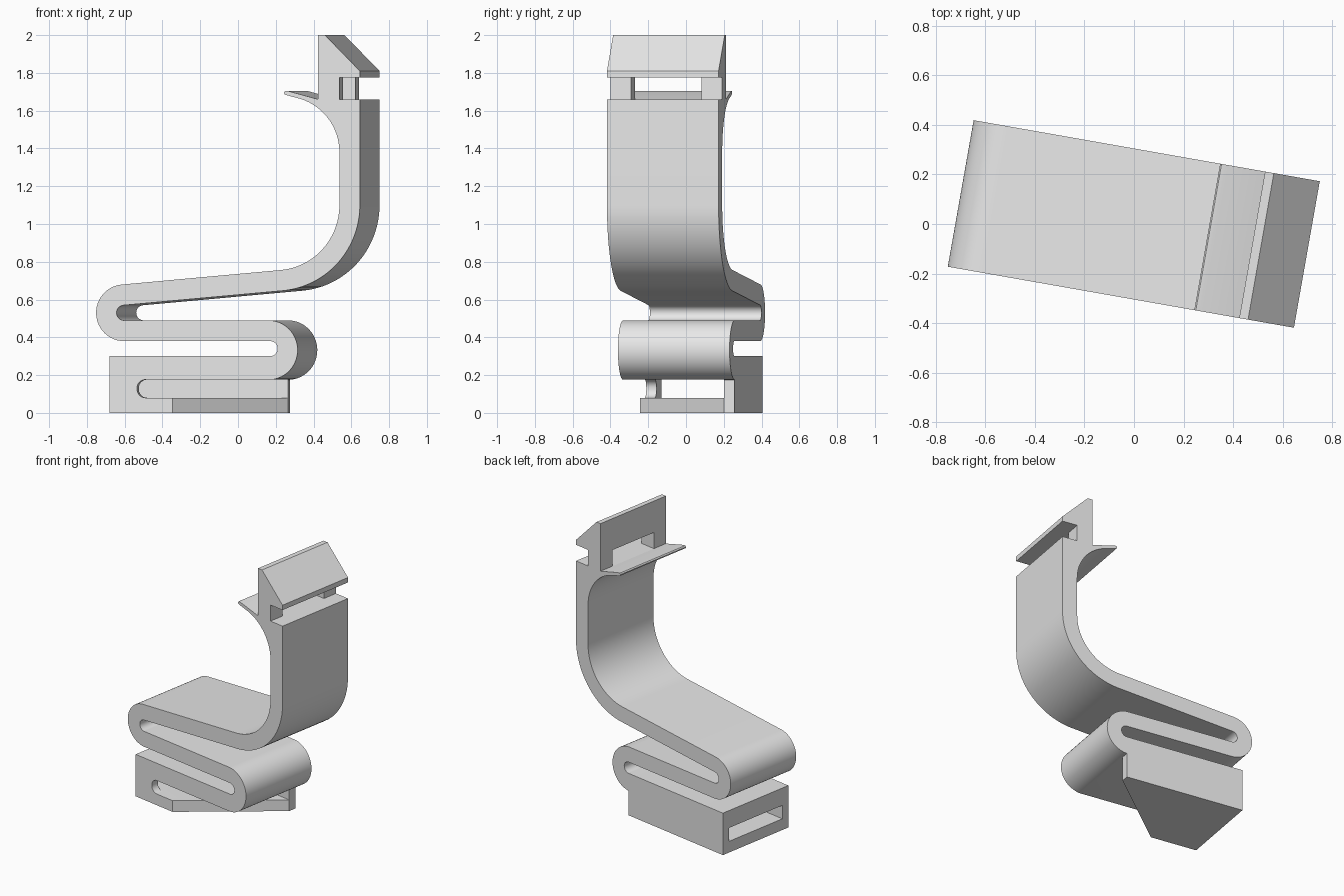
import bpy, bmesh
from math import radians, cos, sin

cube = bpy.data.objects.get("Cube")
if cube:
    bpy.data.objects.remove(cube, do_unlink=True)

HALF = 0.3            # half width of the strip
POCKET = (0.08, 0.176)  # floor and roof of the hollow base


def arc(cx, cz, r, start, end, steps=24):
    angles = [radians(start + (end - start) * i / steps) for i in range(steps + 1)]
    return [(cx + r * cos(a), cz + r * sin(a)) for a in angles]


def prism(name, points, low, high, axis):
    """Extrude an outline: axis 'y' takes (x, z) points, axis 'z' takes (x, y)."""
    def place(p, d):
        return (p[0], d, p[1]) if axis == 'y' else (p[0], p[1], d)
    bm = bmesh.new()
    a = [bm.verts.new(place(p, low)) for p in points]
    b = [bm.verts.new(place(p, high)) for p in points]
    bm.faces.new(a)
    bm.faces.new(b[::-1])
    for i in range(len(a)):
        j = (i + 1) % len(a)
        bm.faces.new((a[i], b[i], b[j], a[j]))
    bmesh.ops.recalc_face_normals(bm, faces=bm.faces)
    mesh = bpy.data.meshes.new(name)
    bm.to_mesh(mesh)
    bm.free()
    obj = bpy.data.objects.new(name, mesh)
    bpy.context.collection.objects.link(obj)
    return obj


def box(x0, x1, y0, y1):
    return [(x0, y0), (x1, y0), (x1, y1), (x0, y1)]


# Folded strip: base block, two bends, curved arm, fin and hooked clip
outline = [(-0.638, 0), (-0.638, 0.30)]
outline += arc(0.226, 0.34, 0.04, -90, 90)            # right slot end
outline += arc(-0.56, 0.53, 0.15, -90, -265)          # left bend outside
outline += arc(0.253, 1.1, 0.345, -85, 0)             # arm inside
outline += arc(0.303, 1.38, 0.295, 0, 75)             # fin underside
outline += [(0.315, 1.682), (0.303, 1.687), (0.30, 1.697), (0.306, 1.705), (0.325, 1.703)]
outline += [(0.484, 1.66), (0.484, 2.0), (0.52, 2.0), (0.708, 1.81), (0.708, 1.775),
            (0.598, 1.775), (0.598, 1.66), (0.708, 1.66)]
outline += arc(0.253, 1.1, 0.455, 0, -85)             # arm outside
outline += arc(-0.56, 0.53, 0.04, 95, 270)            # left slot end
outline += arc(0.216, 0.3325, 0.1575, 90, -86.4)      # right bend outside
outline += [(0.226, 0)]
body = prism("spring_clip", outline, -HALF, HALF, 'y')

# Cutters: tunnel through the base, rounded front slot, diagonal corner, clip window
low, high = POCKET
r = 0.045
slot = arc(-0.49 + r, high - r, r, 90, 180, 10) + arc(-0.49 + r, low + r, r, 180, 270, 10)
slot += [(0.5, low), (0.5, high)]
corner = [(-0.30, -HALF), (-0.3484, -0.35), (0.5, -0.35), (0.5, 0.526), (0.226, 0.243)]
cutters = [
    prism("tunnel_cutter", box(-0.8, 0.5, -0.245, 0.243), low, high, 'z'),
    prism("slot_cutter", slot, -0.4, -0.2, 'y'),
    prism("corner_cutter", corner, -0.1, high, 'z'),
    prism("window_cutter", box(0.483, 0.65, -0.19, 0.19), 1.66, 1.775, 'z'),
]

bpy.ops.object.select_all(action='DESELECT')
bpy.context.view_layer.objects.active = body
body.select_set(True)
for cutter in cutters:
    cutter.hide_render = True
    mod = body.modifiers.new(cutter.name, 'BOOLEAN')
    mod.operation = 'DIFFERENCE'
    mod.solver = 'EXACT'
    mod.object = cutter
    bpy.ops.object.modifier_apply(modifier=mod.name)
    bpy.data.objects.remove(cutter, do_unlink=True)

# Plain grey finish
grey = bpy.data.materials.new("plain_grey")
grey.use_nodes = True
colour = (0.8, 0.8, 0.8, 1)
grey.diffuse_color = colour
grey.node_tree.nodes["Principled BSDF"].inputs["Base Color"].default_value = colour
body.data.materials.clear()
body.data.materials.append(grey)

bpy.ops.object.shade_smooth_by_angle(angle=radians(30))
body.rotation_euler.z = radians(-10)
